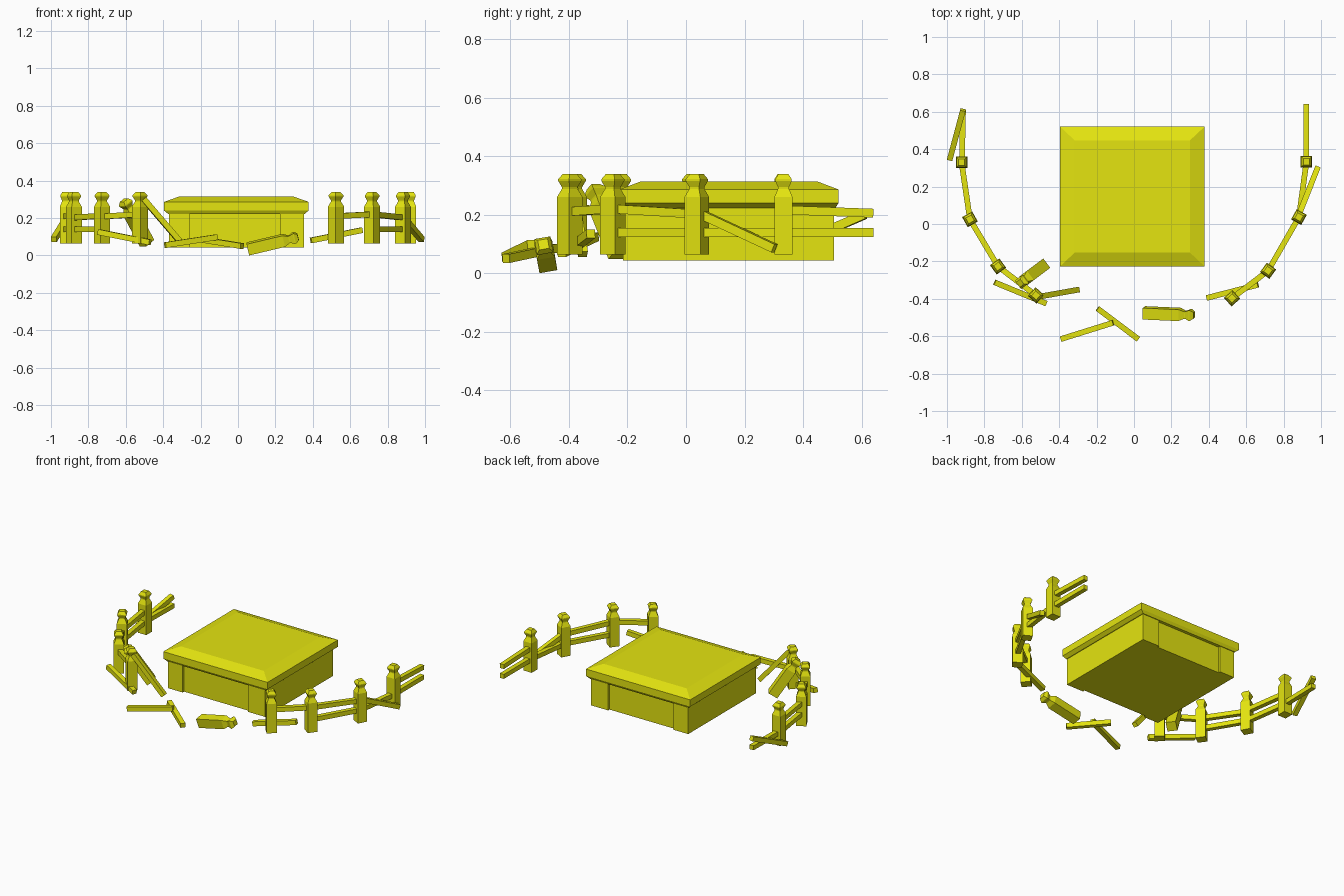
import bpy, bmesh, math
from mathutils import Vector, Matrix

if "Cube" in bpy.data.objects:
    bpy.data.objects.remove(bpy.data.objects["Cube"])

yellow = bpy.data.materials.new("mustard yellow")
yellow.diffuse_color = (0.78, 0.78, 0.005, 1)
yellow.use_nodes = True
yellow.node_tree.nodes["Principled BSDF"].inputs["Base Color"].default_value = yellow.diffuse_color


def finish(name, bm):
    bmesh.ops.recalc_face_normals(bm, faces=bm.faces)
    me = bpy.data.meshes.new(name)
    bm.to_mesh(me)
    bm.free()
    me.materials.append(yellow)
    ob = bpy.data.objects.new(name, me)
    bpy.context.collection.objects.link(ob)
    return ob


def frame(origin, z_axis, roll=0.0):
    """Matrix whose local Z follows z_axis, with local Y as upright as possible."""
    z = Vector(z_axis).normalized()
    x = Vector((0, 0, 1)).cross(z)
    x = x.normalized() if x.length > 1e-4 else Vector((1, 0, 0))
    y = z.cross(x)
    m = Matrix((x, y, z)).transposed().to_4x4()
    return Matrix.Translation(origin) @ m @ Matrix.Rotation(roll, 4, 'Z')


def loft(name, levels, matrix=Matrix()):
    """Stack of rectangles (half x, half y, z), skinned and capped."""
    bm = bmesh.new()
    rings = [[bm.verts.new(matrix @ Vector((sx * hx, sy * hy, z)))
              for sx, sy in ((-1, -1), (1, -1), (1, 1), (-1, 1))]
             for hx, hy, z in levels]
    for a, b in zip(rings, rings[1:]):
        for i in range(4):
            j = (i + 1) % 4
            bm.faces.new((a[i], a[j], b[j], b[i]))
    bm.faces.new(rings[0][::-1])
    bm.faces.new(rings[-1])
    return finish(name, bm)


def box(name, x0, x1, y0, y1, z0, z1):
    hx, hy = (x1 - x0) / 2, (y1 - y0) / 2
    m = Matrix.Translation(((x0 + x1) / 2, (y0 + y1) / 2, 0))
    return loft(name, [(hx, hy, z0), (hx, hy, z1)], m)


def rail(name, a, b, h=0.015):
    a, b = Vector(a), Vector(b)
    return loft(name, [(h, h, 0), (h, h, (b - a).length)], frame(a, b - a))


# Post profile: square shaft, shoulder, neck, flared cap with bevelled top
POST = [(w, w, z) for w, z in ((0.031, 0), (0.031, 0.197), (0.019, 0.225),
                               (0.019, 0.231), (0.028, 0.252), (0.028, 0.258),
                               (0.017, 0.276))]

# Stone chest: two side slabs, recessed middle, bevelled lid
box("chest_side_left", -0.37, -0.26, -0.215, 0.505, 0.043, 0.225)
box("chest_side_right", 0.225, 0.352, -0.215, 0.505, 0.043, 0.225)
box("chest_middle", -0.26, 0.225, -0.20, 0.49, 0.043, 0.225)
loft("chest_lid", [(0.365, 0.363, 0.222), (0.387, 0.374, 0.240),
                   (0.387, 0.374, 0.286), (0.308, 0.300, 0.314)],
     Matrix.Translation((-0.009, 0.147, 0)))

# Standing fence posts, curving around the chest
left = [(-0.922, 0.33), (-0.877, 0.025), (-0.727, -0.227), (-0.524, -0.382)]
right = [(0.922, 0.333), (0.882, 0.037), (0.717, -0.25), (0.524, -0.397)]
TURN = (0, 29, 36, 48)
for side, pts, s in (("left", left, 1), ("right", right, -1)):
    for i, ((x, y), t) in enumerate(zip(pts, TURN)):
        loft(f"post_{side}_{i + 1}", POST, Matrix.Translation((x, y, 0.063))
             @ Matrix.Rotation(s * math.radians(t), 4, 'Z'))

# Rails still fixed between posts: (post, next post, start height, end height)
LOW, UP = 0.139, 0.21
spans = {"left": (left, [(0, 1, UP, UP), (0, 1, LOW, LOW), (1, 2, 0.202, 0.212),
                         (1, 2, LOW, LOW), (2, 3, 0.208, 0.22)]),
         "right": (right, [(0, 1, LOW, LOW), (1, 2, 0.202, 0.22),
                           (1, 2, LOW, LOW), (2, 3, 0.22, 0.21)])}
for side, (pts, items) in spans.items():
    for i, j, za, zb in items:
        rail(f"rail_{side}_{i + 1}", (*pts[i], za), (*pts[j], zb))

# Rail stubs running off the rear posts
rail("rear_rail_left_low", (-0.92, 0.33, LOW), (-0.914, 0.61, LOW))
rail("rear_rail_right_low", (0.92, 0.333, LOW), (0.92, 0.64, LOW))
rail("rear_rail_right_up", (0.92, 0.333, 0.216), (0.92, 0.64, 0.205))

# Broken and fallen rails
for i, (a, b) in enumerate([
        ((-0.914, 0.61, 0.20), (-0.985, 0.345, 0.085)),
        ((0.88, 0.045, 0.205), (0.982, 0.302, 0.085)),
        ((-0.745, -0.312, 0.125), (-0.47, -0.425, 0.07)),
        ((-0.505, -0.388, 0.302), (-0.302, -0.352, 0.065)),
        ((0.39, -0.395, 0.08), (0.663, -0.325, 0.135)),
        ((-0.39, -0.615, 0.055), (-0.112, -0.528, 0.098)),
        ((-0.195, -0.452, 0.085), (0.022, -0.615, 0.05))]):
    rail(f"broken_rail_{i + 1}", a, b)

# Fallen post in front and leaning post on the left
loft("fallen_post", POST, frame((0.053, -0.475, 0.035), (0.27, -0.012, 0.064),
                                math.radians(10)))
loft("leaning_post", POST, frame((-0.487, -0.225, 0.066), (-0.12, -0.09, 0.225)))
